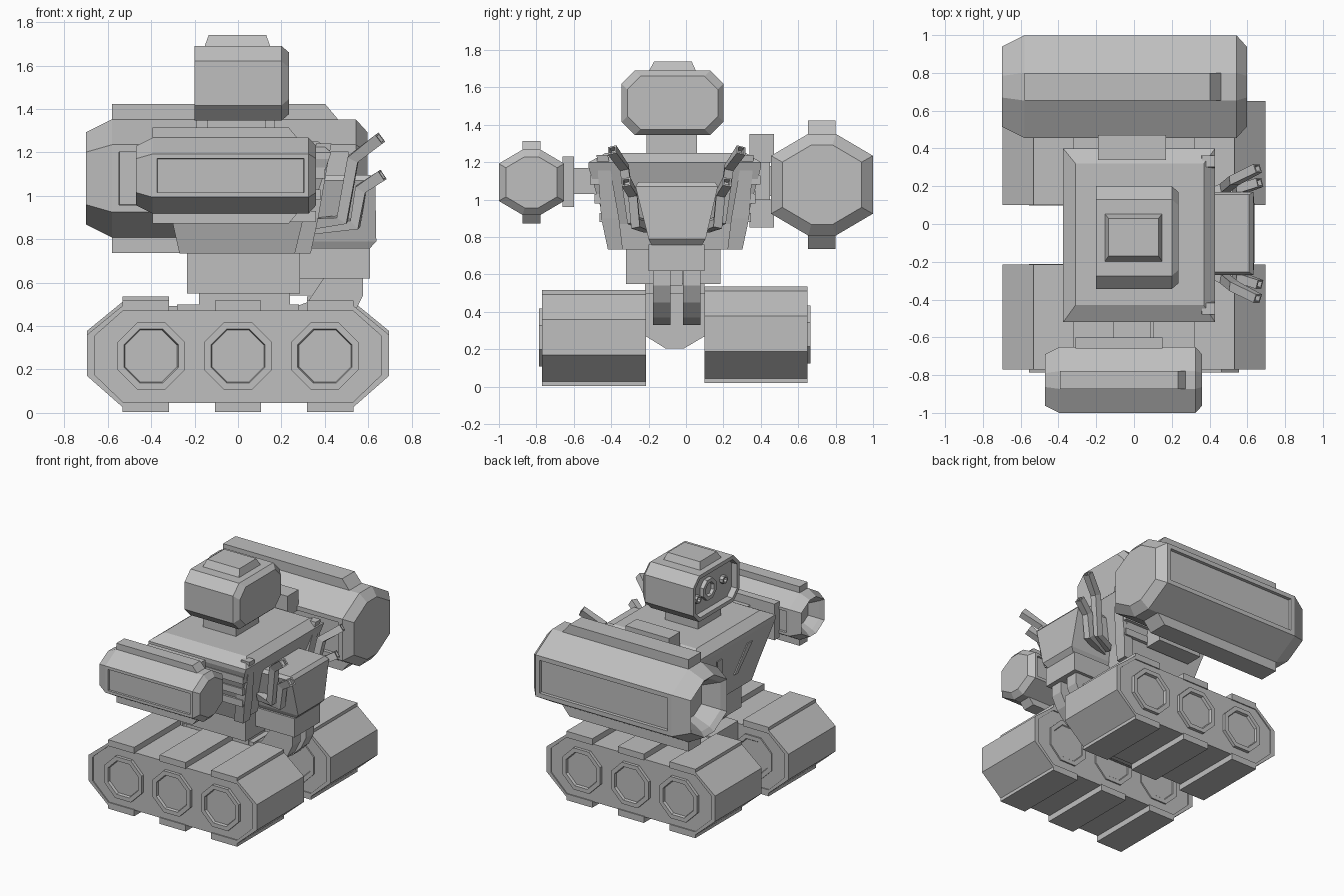
import bpy
import bmesh
from mathutils import Vector

cube = bpy.data.objects.get("Cube")
if cube:
    bpy.data.objects.remove(cube)

grey = bpy.data.materials.new("plain_grey")
grey.use_nodes = True
grey.diffuse_color = (0.52, 0.52, 0.52, 1)
grey.node_tree.nodes["Principled BSDF"].inputs["Base Color"].default_value = (0.52, 0.52, 0.52, 1)

MID = -0.058  # y of the chassis centre plane


def finish(name, bm):
    bmesh.ops.recalc_face_normals(bm, faces=bm.faces)
    mesh = bpy.data.meshes.new(name)
    bm.to_mesh(mesh)
    bm.free()
    mesh.materials.append(grey)
    obj = bpy.data.objects.new(name, mesh)
    bpy.context.collection.objects.link(obj)
    return obj


def loft(rings):
    """Skin equal-length rings of points and cap both ends."""
    bm = bmesh.new()
    rows = [[bm.verts.new(p) for p in ring] for ring in rings]
    n = len(rows[0])
    for a, b in zip(rows, rows[1:]):
        for i in range(n):
            j = (i + 1) % n
            bm.faces.new((a[i], a[j], b[j], b[i]))
    bm.faces.new(rows[0])
    bm.faces.new(rows[-1])
    bmesh.ops.recalc_face_normals(bm, faces=bm.faces)
    return bm


def stack(name, levels):
    """Rectangles (z, x0, x1, y0, y1) joined upward."""
    return finish(name, loft([[(a, c, z), (b, c, z), (b, d, z), (a, d, z)]
                              for z, a, b, c, d in levels]))


def box(name, x0, x1, y0, y1, z0, z1):
    return stack(name, [(z0, x0, x1, y0, y1), (z1, x0, x1, y0, y1)])


def prism_y(name, profile, y0, y1):
    return finish(name, loft([[(x, y, z) for x, z in profile] for y in (y0, y1)]))


def prism_x(name, profile, x0, x1):
    return finish(name, loft([[(x, y, z) for y, z in profile] for x in (x0, x1)]))


def octagon(r, side=0.414, top=0.414):
    q = [(r, side * r), (top * r, r)]
    q += [(-a, b) for a, b in reversed(q)]
    return q + [(-a, -b) for a, b in q]


def inset(bm, direction, thickness, depth):
    """Sink a panel into the largest face looking along a direction."""
    bm.normal_update()
    faces = [f for f in bm.faces if f.normal.dot(Vector(direction)) > 0.99]
    face = max(faces, key=lambda f: f.calc_area())
    bmesh.ops.inset_individual(bm, faces=[face], thickness=thickness, depth=0)
    bmesh.ops.inset_individual(bm, faces=[face], thickness=0.002, depth=-depth)


# Tracked undercarriage
def tread(side, y0, y1, dz, outer):
    hull = [(0.53, 0.475), (0.665, 0.36), (0.665, 0.175), (0.53, 0.045)]
    hull += [(-x, z) for x, z in reversed(hull)]
    prism_y(side + "_tread_hull", [(x, z + dz) for x, z in hull], y0 + 0.008, y1 - 0.008)
    for i, x in enumerate((-0.425, 0, 0.425)):
        for tag, z in (("upper", 0.47), ("lower", 0.003)):
            box(f"{side}_{tag}_pad_{i}", x - 0.107, x + 0.107, y0, y1, z + dz, z + 0.047 + dz)
    for s in (-1, 1):
        plate = [(0.66, 0.17), (0.695, 0.17), (0.695, 0.36), (0.53, 0.495), (0.53, 0.47), (0.66, 0.355)]
        prism_y(f"{side}_end_plate_{s}", [(s * x, z + dz) for x, z in plate], y0, y1)
        low = [(0.66, 0.175), (0.695, 0.17), (0.53, 0.025), (0.53, 0.05)]
        prism_y(f"{side}_end_slope_{s}", [(s * x, z + dz) for x, z in low], y0, y1)
    # Road wheels: raised octagonal rim around a sunken disc, on both flanks
    for i, x in enumerate((-0.4, 0, 0.4)):
        for d, y in ((-1, y0), (1, y1)):
            tip = y + d * (0.015 if d == outer else 0.002)
            levels = ((y - d * 0.03, 0.155), (tip, 0.155), (tip, 0.125), (y - d * 0.004, 0.12))
            finish(f"{side}_wheel_{i}_{d}", loft(
                [[(x + a, yy, 0.262 + dz + b) for a, b in octagon(r)] for yy, r in levels]))


tread("front", -0.77, -0.215, 0, -1)
tread("back", 0.1, 0.65, 0.018, 1)

# Axle block and hips
prism_x("axle_block", [(-0.215, 0.5), (-0.215, 0.27), (-0.11, 0.205), (-0.01, 0.205),
                       (0.1, 0.27), (0.1, 0.5)], -0.28, 0.28)
box("hip_lower", -0.18, 0.24, -0.22, 0.1, 0.45, 0.56)
box("hip", -0.235, 0.285, -0.32, 0.185, 0.55, 0.74)

# Torso
stack("torso", [(0.735, -0.27, 0.30, -0.39, 0.28), (0.87, -0.30, 0.32, -0.43, 0.32),
                (1.17, -0.375, 0.42, -0.52, 0.40), (1.20, -0.375, 0.43, -0.52, 0.40),
                (1.25, -0.31, 0.37, -0.43, 0.32)])
box("neck", -0.14, 0.13, -0.21, 0.06, 1.24, 1.36)

for s, tag in ((-1, "front"), (1, "back")):
    # Corner fin, side ribs and chest slits, mirrored about the centre plane
    def ys(a, b):
        return sorted((MID + s * a, MID + s * b))
    stack(tag + "_corner_fin", [(0.735, 0.26, 0.335, *ys(0.28, 0.36)),
                                (0.9, 0.3, 0.37, *ys(0.3, 0.395)),
                                (1.24, 0.36, 0.43, *ys(0.36, 0.42))])
    for i in range(3):
        z, y = 0.88 + i * 0.1, 0.39 + i * 0.025
        box(f"{tag}_side_rib_{i}", 0.02, 0.36 + i * 0.02, *ys(y - 0.05, y + 0.015), z, z + 0.05)
    stack(tag + "_chest_slit", [(0.88, -0.312, -0.29, *ys(0.07, 0.11)),
                                (1.1, -0.365, -0.34, *ys(0.15, 0.21))])

# Head with sunken face and lenses
head = []
for x, k in ((-0.2, 0), (0.2, 0), (0.235, 0.03)):
    y, z, c = 0.272 - k, 0.172 - k, 0.07
    corner = [(y, z - c), (y - c, z)]
    corner += [(-a, b) for a, b in reversed(corner)]
    corner += [(-a, -b) for a, b in corner]
    head.append([(x, -0.072 + a, 1.518 + b) for a, b in corner])
bm = loft(head)
inset(bm, (-1, 0, 0), 0.03, 0.045)
finish("head", bm)
stack("head_cap", [(1.685, -0.155, 0.15, -0.2, 0.055), (1.74, -0.135, 0.13, -0.17, 0.03)])
for name, y, z, r in (("main_lens", -0.02, 1.53, 0.075), ("front_lens", -0.2, 1.53, 0.028),
                      ("back_lens", 0.11, 1.5, 0.028)):
    levels = ((-0.15, r), (-0.185, r), (-0.185, r * 0.65), (-0.165, r * 0.55))
    finish(name, loft([[(x, y + a, z + b) for a, b in octagon(k)] for x, k in levels]))


# Cannons: hollow tapered barrels with sunken side panels and spine ribs
def cannon(side, x0, x1, y, z, r):
    taper = 0.44 * r
    levels = ((x0 + 0.55 * r, 0.45), (x0 + 0.03, 0.66), (x0, 0.78),
              (x0 + taper, 1), (x1 - 0.2 * r, 1), (x1, 0.78))
    bm = loft([[(x, y + a, z + b) for a, b in octagon(r * k, 0.57, 0.27)] for x, k in levels])
    for d in (-1, 1):
        inset(bm, (0, d, 0), 0.17 * r, 0.08 * r)
    finish(side + "_cannon", bm)
    start, end, half = x0 + taper, x1 - 0.72 * r, 0.27 * r
    for d, tag in ((1, "upper"), (-1, "lower")):
        rib = [(start, 0.95), (start, 1.26), (end, 1.26), (end + 0.22 * r, 1), (end + 0.22 * r, 0.95)]
        prism_y(f"{side}_cannon_{tag}_rib", [(x, z + d * k * r) for x, k in rib], y - half, y + half)


cannon("front", -0.47, 0.36, -0.826, 1.093, 0.175)
cannon("back", -0.70, 0.597, 0.727, 1.08, 0.272)

# Cannon mounts
box("front_mount_plate", -0.31, 0.15, -0.66, -0.60, 0.96, 1.23)
box("front_mount_arm", -0.11, 0.09, -0.61, -0.42, 1.03, 1.17)
box("back_mount_arm", -0.12, 0.06, 0.3, 0.47, 1.02, 1.18)
box("back_mount_upper", -0.19, 0.17, 0.34, 0.47, 1.2, 1.35)
box("back_mount_lower", -0.19, 0.17, 0.34, 0.47, 0.85, 1.0)
box("back_mount_web", -0.15, 0.13, 0.37, 0.45, 0.95, 1.25)

# Backpack with two hooked legs
stack("backpack", [(0.75, 0.28, 0.60, -0.18, 0.08), (0.79, 0.3, 0.637, -0.2, 0.105),
                   (1.07, 0.36, 0.632, -0.27, 0.17), (1.095, 0.36, 0.61, -0.255, 0.155)])
box("backpack_base", 0.27, 0.607, -0.2, 0.1, 0.62, 0.76)
hook = [(0.40, 0.63), (0.575, 0.63), (0.575, 0.54), (0.53, 0.45), (0.45, 0.37), (0.33, 0.33),
        (0.24, 0.33), (0.24, 0.48), (0.32, 0.51)]
for i, y in enumerate((-0.13, 0.03)):
    prism_y(f"backpack_hook_{i}", hook, y - 0.047, y + 0.047)
box("backpack_strut", 0.24, 0.45, -0.09, -0.02, 0.54, 0.64)


# Bent square exhaust pipes with open tips
def pipe(name, path):
    pts = [Vector(p) for p in path]
    rings = []
    for i, p in enumerate(pts):
        t = (pts[min(i + 1, len(pts) - 1)] - pts[max(i - 1, 0)]).normalized()
        u = t.cross(Vector((0, 1, 0))).normalized() * 0.026
        v = t.cross(u).normalized() * 0.024
        rings.append([p + u + v, p - u + v, p - u - v, p + u - v])
    tip, back = pts[-1], (pts[-2] - pts[-1]).normalized() * 0.03
    rim = [tip + (p - tip) * 0.65 for p in rings[-1]]
    rings += [rim, [p + back for p in rim]]
    finish(name, loft(rings))


tall = [(0.34, 0.18, 0.87), (0.48, 0.24, 0.89), (0.53, 0.28, 1.17), (0.655, 0.345, 1.265)]
short = [(0.36, 0.15, 0.85), (0.54, 0.22, 0.87), (0.565, 0.235, 1.03), (0.665, 0.27, 1.095)]
for s, tag in ((-1, "front"), (1, "back")):
    for kind, path in (("tall", tall), ("short", short)):
        pipe(f"{tag}_{kind}_pipe", [(x, -0.05 + s * y, z) for x, y, z in path])
